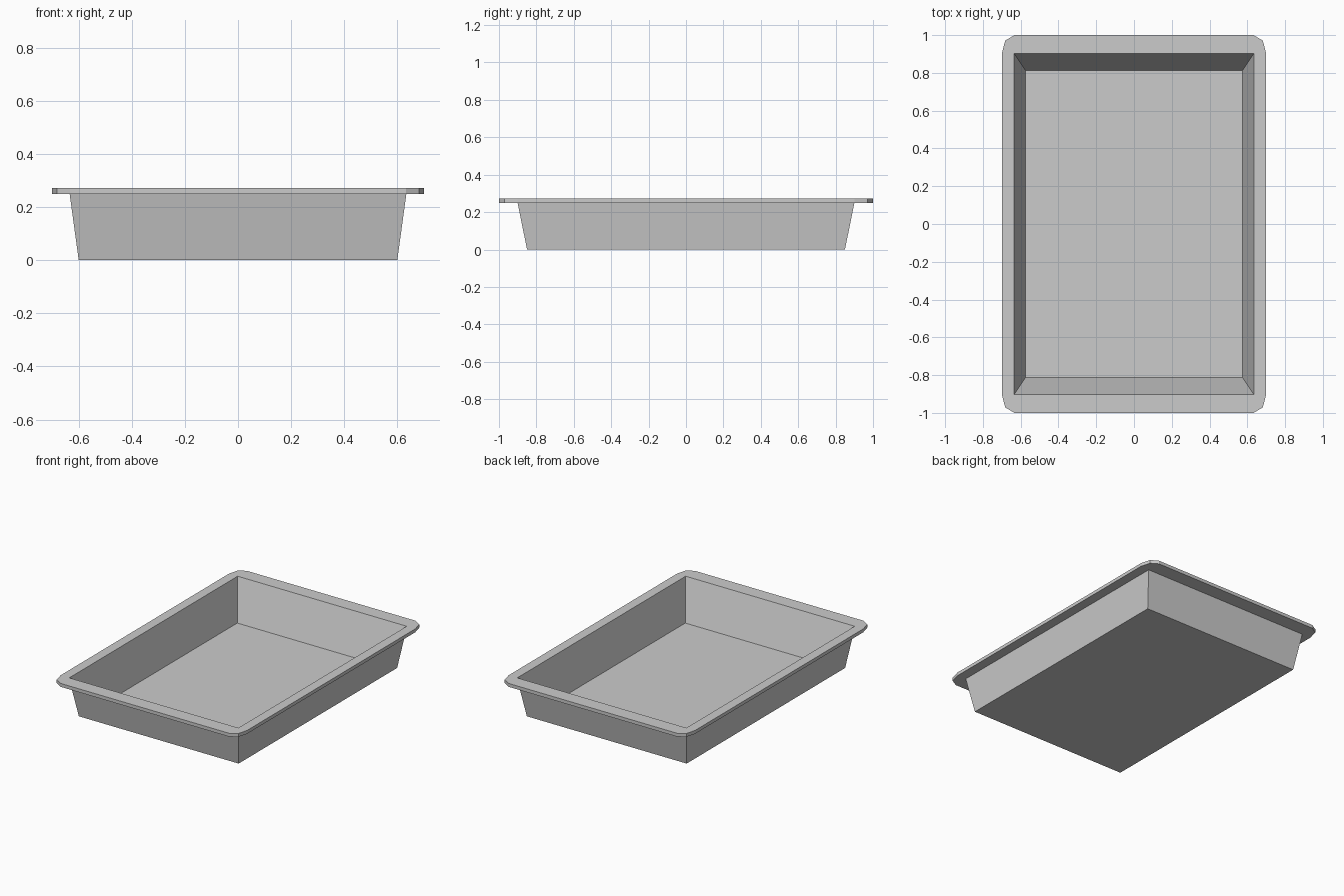
import bpy, bmesh

cube = bpy.data.objects.get("Cube")
if cube:
    bpy.data.objects.remove(cube, do_unlink=True)

# Single grey metal
grey = bpy.data.materials.new("grey metal")
grey.use_nodes = True
colour = (0.6, 0.6, 0.6, 1)
grey.diffuse_color = colour
grey.node_tree.nodes["Principled BSDF"].inputs["Base Color"].default_value = colour


def ring(bm, hx, hy, z, cx=0.0, cy=0.0):
    """Rectangle with three points per corner; cx, cy size the rounding."""
    corner = [(hx, hy - cy), (hx - 0.27 * cx, hy - 0.3 * cy), (hx - cx, hy)]
    points = []
    for sx, sy in ((1, 1), (-1, 1), (-1, -1), (1, -1)):
        order = corner if sx * sy > 0 else corner[::-1]
        points += [(sx * x, sy * y, z) for x, y in order]
    return [bm.verts.new(p) for p in points]


def loft(bm, a, b):
    for i in range(len(a)):
        j = (i + 1) % len(a)
        bm.faces.new((a[i], a[j], b[j], b[i]))


# Rings run from the underside, out round the rim, and down to the inner floor
bm = bmesh.new()
rings = [
    ring(bm, 0.6, 0.85, 0),
    ring(bm, 0.634, 0.9, 0.249),
    ring(bm, 0.7, 1.0, 0.249, 0.067, 0.098),
    ring(bm, 0.7, 1.0, 0.272, 0.067, 0.098),
    ring(bm, 0.635, 0.903, 0.272),
    ring(bm, 0.574, 0.812, 0.005),
]
for lower, upper in zip(rings, rings[1:]):
    loft(bm, lower, upper)
bm.faces.new(rings[0][::-1])
bm.faces.new(rings[-1])

# Collapse the tripled points of the square corners
bmesh.ops.remove_doubles(bm, verts=bm.verts, dist=0.0001)
bmesh.ops.recalc_face_normals(bm, faces=bm.faces)

mesh = bpy.data.meshes.new("baking_tray")
bm.to_mesh(mesh)
bm.free()
mesh.materials.append(grey)
tray = bpy.data.objects.new("baking_tray", mesh)
bpy.context.collection.objects.link(tray)
